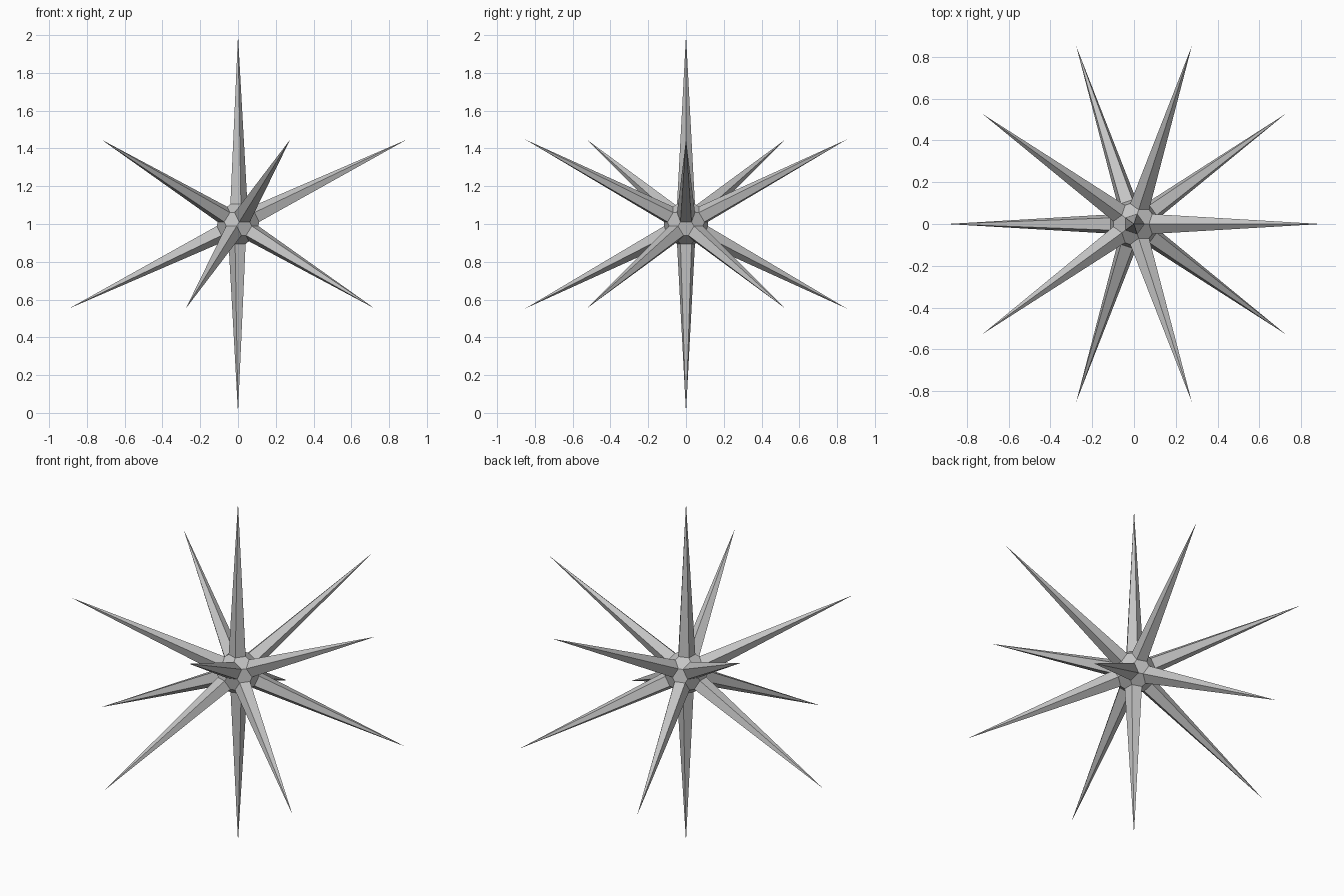
import bpy
import bmesh
import math
from mathutils import Vector

CENTRE = Vector((0, 0, 1))
SPIKE_LENGTH = 1.0
CORE_RADIUS = 0.136   # icosahedron before its corners are cut
CUT = 0.41            # share of each edge cut away at a corner

cube = bpy.data.objects.get("Cube")
if cube:
    bpy.data.objects.remove(cube, do_unlink=True)

# Single grey material
grey = bpy.data.materials.new("plain grey")
grey.use_nodes = True
colour = (0.55, 0.55, 0.55, 1)
grey.diffuse_color = colour
for node in grey.node_tree.nodes:
    if node.type == 'BSDF_PRINCIPLED':
        node.inputs["Base Color"].default_value = colour

# Corner points of the truncated core, two along each icosahedron edge
ico = bmesh.new()
bmesh.ops.create_icosphere(ico, subdivisions=1, radius=1)
points = []
for edge in ico.edges:
    a, b = (v.co.normalized() * CORE_RADIUS for v in edge.verts)
    points += [a.lerp(b, CUT), b.lerp(a, CUT)]
ico.free()

# Core: hull of the points, merged into pentagons and hexagons
bm = bmesh.new()
for p in points:
    bm.verts.new(p)
bmesh.ops.convex_hull(bm, input=bm.verts[:])
bmesh.ops.dissolve_limit(bm, angle_limit=math.radians(2),
                         verts=bm.verts[:], edges=bm.edges[:])

# Spikes: every pentagon is drawn out to a point
pentagons = [f for f in bm.faces if len(f.verts) == 5]
tips = bmesh.ops.poke(bm, faces=pentagons)["verts"]
for tip in tips:
    tip.co = tip.co.normalized() * SPIKE_LENGTH

bmesh.ops.recalc_face_normals(bm, faces=bm.faces[:])
bmesh.ops.translate(bm, verts=bm.verts[:], vec=CENTRE)

mesh = bpy.data.meshes.new("spiked_star")
bm.to_mesh(mesh)
bm.free()
mesh.materials.append(grey)
star = bpy.data.objects.new("spiked_star", mesh)
bpy.context.collection.objects.link(star)
